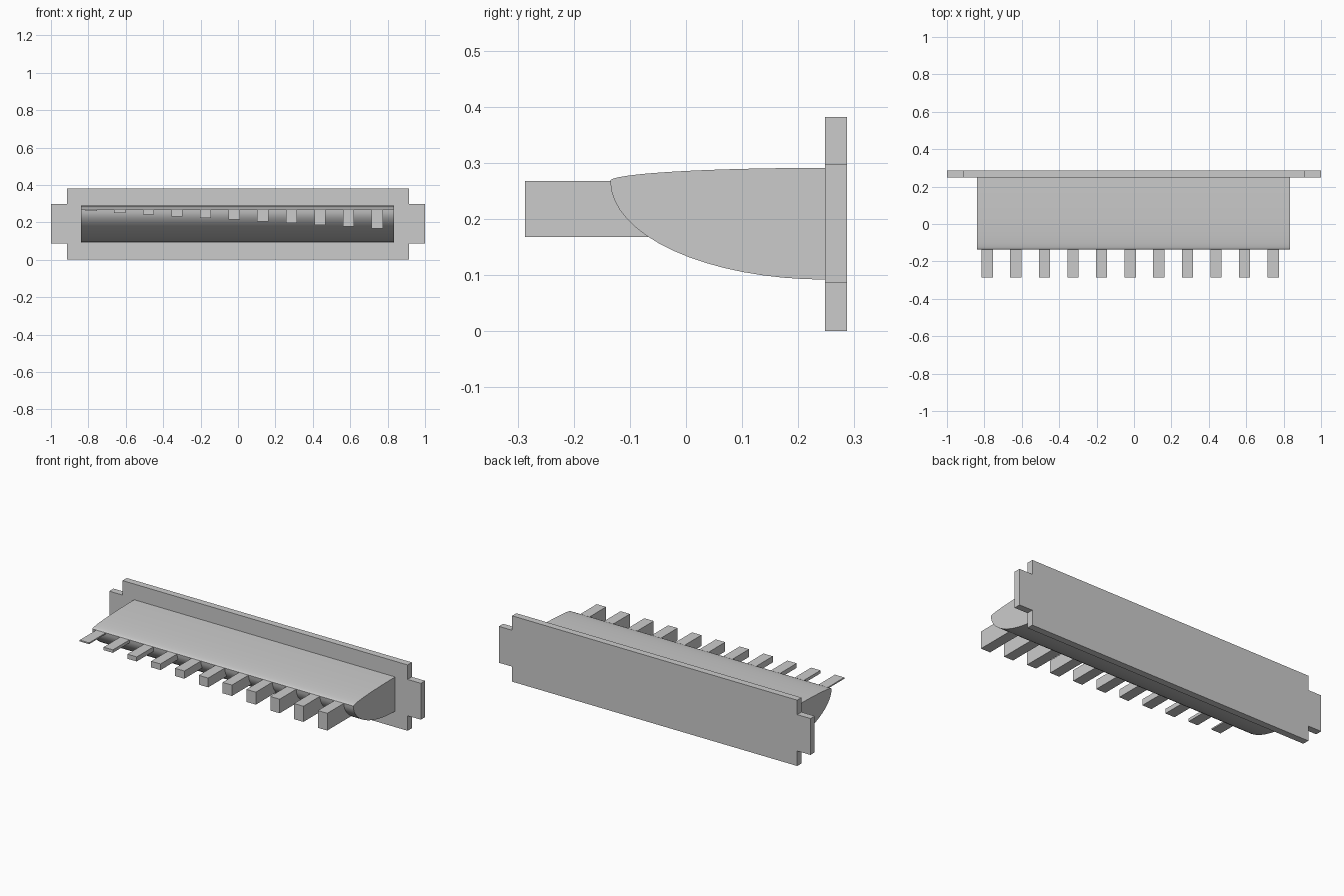
import bpy
import bmesh
from math import sin, cos, pi, radians
from mathutils import Vector

cube = bpy.data.objects.get("Cube")
if cube:
    bpy.data.objects.remove(cube, do_unlink=True)

# Single grey plastic
grey = bpy.data.materials.new("grey_plastic")
grey.use_nodes = True
colour = (0.6, 0.6, 0.6, 1)
grey.diffuse_color = colour
grey.node_tree.nodes["Principled BSDF"].inputs["Base Color"].default_value = colour


def extrude(name, outline, offset, smooth=False):
    """Solid made by sweeping a closed outline along an offset."""
    bm = bmesh.new()
    face = bm.faces.new([bm.verts.new(p) for p in outline])
    swept = bmesh.ops.extrude_face_region(bm, geom=[face], use_keep_orig=True)
    verts = [g for g in swept["geom"] if isinstance(g, bmesh.types.BMVert)]
    bmesh.ops.translate(bm, verts=verts, vec=Vector(offset))
    bmesh.ops.recalc_face_normals(bm, faces=bm.faces[:])
    mesh = bpy.data.meshes.new(name)
    bm.to_mesh(mesh)
    bm.free()
    mesh.materials.append(grey)
    obj = bpy.data.objects.new(name, mesh)
    bpy.context.collection.objects.link(obj)
    if smooth:
        bpy.ops.object.select_all(action="DESELECT")
        obj.select_set(True)
        bpy.context.view_layer.objects.active = obj
        bpy.ops.object.shade_smooth_by_angle(angle=radians(30))
    return obj


# Back plate with a narrower tab at each end
PLATE_FRONT, PLATE_BACK, HEIGHT = 0.248, 0.287, 0.382
right_half = [(0.915, 0), (0.915, 0.087), (1, 0.087),
              (1, 0.298), (0.915, 0.298), (0.915, HEIGHT)]
plate = right_half + [(-x, z) for x, z in reversed(right_half)]
extrude("back_plate", [(x, PLATE_FRONT, z) for x, z in plate],
        (0, PLATE_BACK - PLATE_FRONT, 0))

# Body: two quarter ellipses, shallow above the nose and deep below it
NOSE_Z, REACH, RISE, DROP = 0.268, 0.383, 0.023, 0.176
LEFT, RIGHT, STEPS = -0.84, 0.835, 16
profile = []
for i in range(2 * STEPS + 1):
    a = pi / 2 - pi / 2 * i / STEPS
    depth = RISE if a > 0 else DROP
    profile.append((LEFT, PLATE_FRONT - REACH * cos(a), NOSE_Z + depth * sin(a)))
extrude("curved_body", profile, (RIGHT - LEFT, 0, 0), smooth=True)

# Row of teeth, flush on top and growing thicker towards +x
COUNT, WIDTH = 11, 0.06
for i in range(COUNT):
    t = i / (COUNT - 1)
    x = -0.785 + 1.529 * t - WIDTH / 2
    bottom = NOSE_Z - (0.008 + 0.092 * t)
    section = [(x, -0.287, bottom), (x + WIDTH, -0.287, bottom),
               (x + WIDTH, -0.287, NOSE_Z), (x, -0.287, NOSE_Z)]
    extrude(f"tooth_{i + 1}", section, (0, 0.287, 0))
